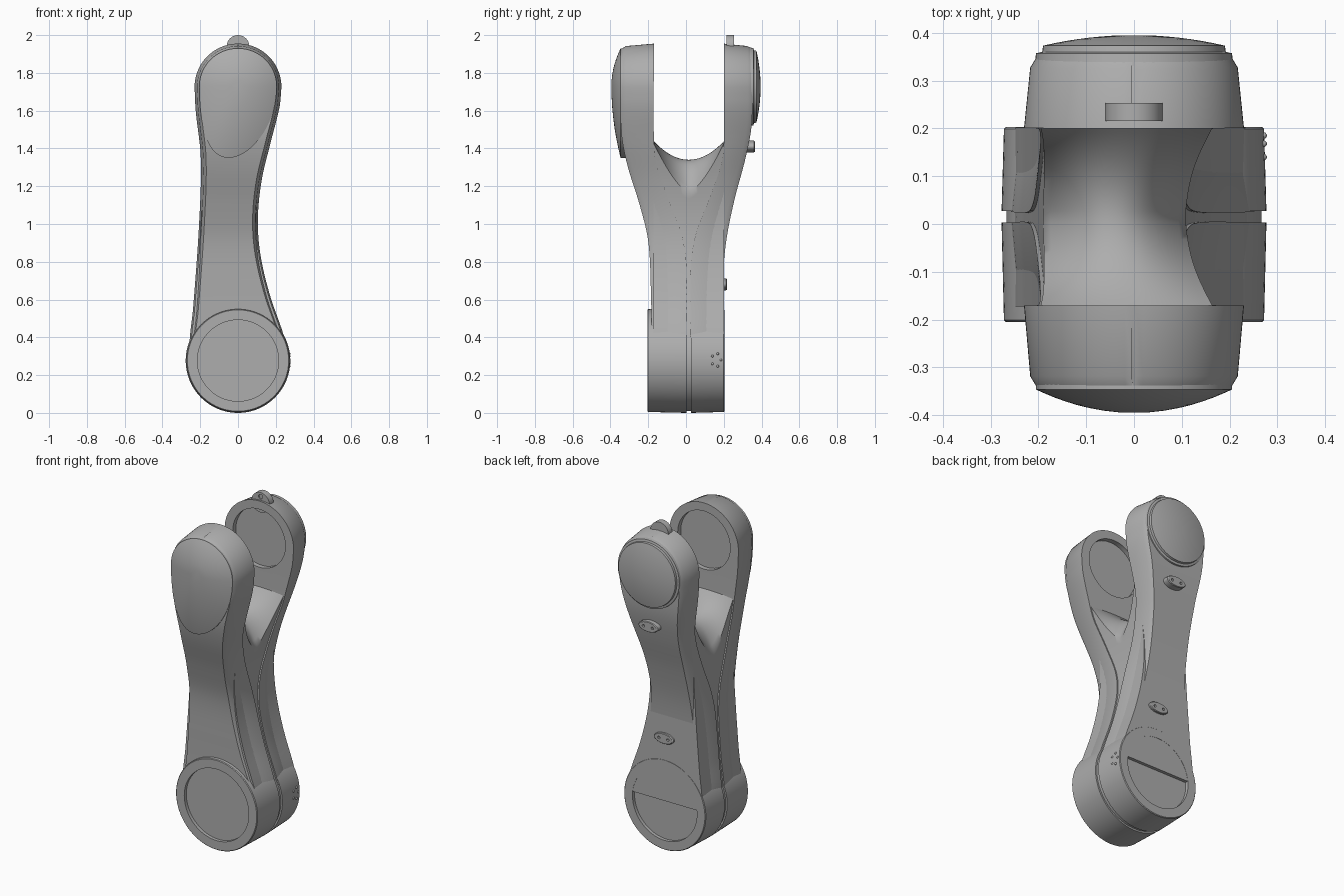
import bpy, bmesh, math

default = bpy.data.objects.get("Cube")
if default:
    bpy.data.objects.remove(default)

grey = bpy.data.materials.new("mid_grey")
grey.use_nodes = True
colour = (0.42, 0.42, 0.42, 1)
grey.diffuse_color = colour
grey.node_tree.nodes["Principled BSDF"].inputs["Base Color"].default_value = colour


def loft(name, loops, smooth=30):
    """Skin a list of equal-length closed loops and cap both ends."""
    bm = bmesh.new()
    rings = [[bm.verts.new(p) for p in loop] for loop in loops]
    n = len(rings[0])
    for a, b in zip(rings, rings[1:]):
        for i in range(n):
            j = (i + 1) % n
            bm.faces.new((a[i], a[j], b[j], b[i]))
    bm.faces.new(rings[0])
    bm.faces.new(rings[-1])
    bmesh.ops.recalc_face_normals(bm, faces=bm.faces)
    mesh = bpy.data.meshes.new(name)
    bm.to_mesh(mesh)
    bm.free()
    obj = bpy.data.objects.new(name, mesh)
    bpy.context.collection.objects.link(obj)
    mesh.materials.append(grey)
    shade(obj, smooth)
    return obj


def shade(obj, angle=30):
    bpy.ops.object.select_all(action="DESELECT")
    obj.select_set(True)
    bpy.context.view_layer.objects.active = obj
    bpy.ops.object.shade_smooth_by_angle(angle=math.radians(angle))


def lathe(name, profile, x=0, z=0, stretch=1, n=64):
    """Turn (radius, y) pairs around an axis parallel to y."""
    turn = [math.tau * i / n for i in range(n)]
    return loft(name, [[(x + r * stretch * math.cos(t), y, z + r * math.sin(t))
                        for t in turn] for r, y in profile])


def cut(obj, cutter):
    """Subtract a helper shape and remove it."""
    cutter.hide_render = True
    mod = obj.modifiers.new("cut", "BOOLEAN")
    mod.operation = "DIFFERENCE"
    mod.solver = "EXACT"
    mod.object = cutter
    shade(obj)
    bpy.ops.object.modifier_apply(modifier=mod.name)
    bpy.data.objects.remove(cutter)
    shade(obj)


def curve(points):
    """Smooth interpolation through (z, value) points."""
    def slope(i):
        a, b = points[max(i - 1, 0)], points[min(i + 1, len(points) - 1)]
        return (b[1] - a[1]) / (b[0] - a[0])

    def value(z):
        if z <= points[0][0]:
            return points[0][1]
        for i, (p, q) in enumerate(zip(points, points[1:])):
            if z <= q[0]:
                w = q[0] - p[0]
                t = (z - p[0]) / w
                return ((1 + 2 * t) * (1 - t) ** 2 * p[1] + t * (1 - t) ** 2 * w * slope(i)
                        + t * t * (3 - 2 * t) * q[1] + t * t * (t - 1) * w * slope(i + 1))
        return points[-1][1]
    return value


# Outline of the link seen from the front, and its depth seen from the side
TOP_Z, TOP_R = 1.725, 0.23
left_edge = curve([(0.28, -0.26), (0.4, -0.255), (0.55, -0.238), (1.02, -0.205),
                   (1.35, -0.197), (1.6, -0.224), (TOP_Z, -TOP_R)])
right_edge = curve([(0.28, 0.265), (0.4, 0.245), (0.62, 0.17), (0.83, 0.12), (1.02, 0.105),
                    (1.23, 0.125), (1.44, 0.175), (1.62, 0.22), (TOP_Z, TOP_R)])
front_out = curve([(0.28, -0.18), (0.65, -0.186), (0.91, -0.2), (1.1, -0.245),
                   (1.31, -0.31), (1.46, -0.34), (1.6, -0.343), (1.95, -0.343)])
back_out = curve([(0.28, 0.18), (0.65, 0.19), (0.91, 0.213), (1.13, 0.257),
                  (1.34, 0.313), (1.5, 0.345), (1.65, 0.352), (1.95, 0.35)])
front_in = curve([(0.28, 0.002), (0.78, 0.002), (0.95, -0.025), (1.15, -0.1),
                  (1.33, -0.16), (1.43, -0.17), (1.95, -0.17)])
back_in = curve([(0.28, 0.026), (0.78, 0.026), (0.95, 0.053), (1.15, 0.13),
                 (1.33, 0.19), (1.43, 0.2), (1.95, 0.2)])


def outline(z, side, inset):
    """Point (x, z) on the outline, moved inward."""
    if z > TOP_Z:
        k = (TOP_R - inset) / TOP_R
        x = math.sqrt(max(TOP_R ** 2 - (z - TOP_Z) ** 2, 0))
        return side * x * k, TOP_Z + (z - TOP_Z) * k
    edge = left_edge if side < 0 else right_edge
    return edge(z) - side * inset, z


# Two fork halves with drafted sides and a chamfered outer edge
rows = [0.28 + (TOP_Z - 0.28) * i / 44 for i in range(45)]
rows += [TOP_Z + TOP_R * math.sin(math.radians(a)) for a in range(5, 90, 4)]


def fork_half(name, inner, outer, sign):
    loops = []
    for z in rows:
        layers = [(inner(z), 0), (outer(z) - sign * 0.025, 0.013), (outer(z), 0.028)]
        loop = []
        for side, order in ((-1, layers), (1, layers[::-1])):
            for y, inset in order:
                x, h = outline(z, side, inset)
                loop.append((x, y, h))
        loops.append(loop)
    return loft(name, loops)


front_half = fork_half("front_fork_half", front_in, front_out, -1)
back_half = fork_half("back_fork_half", back_in, back_out, 1)

# Round bearing pockets on the inner faces of the fork
cut(front_half, lathe("pocket_cutter", [(0.175, -0.2), (0.175, -0.1)], z=1.73))
cut(back_half, lathe("pocket_cutter", [(0.175, 0.23), (0.175, 0.1)], z=1.73))

# Web between the halves, topped by a saddle
stations = []
for i in range(33):
    v = -1 + i / 16
    y = 0.015 + 0.187 * v
    low = 1.17 + 0.26 * abs(v) ** 1.5
    high = 1.34 + 0.1 * v * v
    levels = [0.3 + (low - 0.3) * k / 24 for k in range(25)]
    xl, xr = left_edge(low) + 0.008, right_edge(low) - 0.008
    loop = [(left_edge(z) + 0.008, y, z) for z in levels]
    for k in range(1, 20):
        u = -1 + k / 10
        loop.append(((xl + xr) / 2 + u * (xr - xl) / 2, y, low + (high - low) * (1 - abs(u) ** 2.2)))
    loop += [(right_edge(z) - 0.008, y, z) for z in reversed(levels)]
    stations.append(loop)
loft("saddle_web", stations, 40)

# Lower hub: two recessed drums around a narrower core
HUB_Z = 0.277
for name, inner, outer, sign in (("front_hub", 0.003, -0.205, -1), ("back_hub", 0.027, 0.203, 1)):
    lathe(name, [(0.215, outer - sign * 0.02), (0.215, outer), (0.268, outer),
                 (0.272, outer - sign * 0.004), (0.277, inner)], z=HUB_Z, n=96)
lathe("hub_core", [(0.267, -0.1), (0.267, 0.12)], z=HUB_Z, n=96)

# Teardrop dome on the front of the fork
drop = []
for i in range(72):
    t = math.tau * i / 72
    c, s = math.cos(t), math.sin(t)
    drop.append((0.205 * c, 0.2 * s) if s > 0 else (0.205 * c - 0.05 * s * s, 0.38 * s))
pad = [(1, -0.3), (1, -0.346)]
pad += [(math.cos(a * math.pi / 20), -0.346 - 0.049 * (1 - math.cos(a * math.pi / 20) ** 2))
        for a in range(1, 10)]
loft("front_dome", [[(x * k, y, 1.73 + z * k) for x, z in drop] for k, y in pad])

# Stepped round dome on the back of the fork
dome = [(0.208, 0.33), (0.205, 0.357), (0.192, 0.36), (0.19, 0.373)]
dome += [(0.19 * k / 8, 0.373 + 0.022 * (1 - (k / 8) ** 2)) for k in range(7, 0, -1)]
lathe("back_dome", dome, z=1.727)

# Small oval plates with two screw holes on the back
for name, z, y in (("upper_oval_plate", 1.41, 0.364), ("lower_oval_plate", 0.68, 0.216)):
    plate = lathe(name, [(0.031, y - 0.06), (0.031, y - 0.004), (0.028, y)], z=z, stretch=2.1, n=40)
    for x in (-0.03, 0.03):
        cut(plate, lathe("hole_cutter", [(0.008, y - 0.012), (0.008, y + 0.02)], x=x, z=z, n=16))

# Rounded lug on top of the back fork
lug = lathe("top_lug", [(0.06, 0.215), (0.06, 0.253)], z=1.94, n=48)
cut(lug, lathe("hole_cutter", [(0.014, 0.2), (0.014, 0.222)], z=1.975, n=20))

# Ring of tiny studs on the side of the back hub
for i in range(5):
    t = math.tau * i / 5
    bpy.ops.mesh.primitive_uv_sphere_add(
        segments=10, ring_count=6, radius=0.007,
        location=(0.271, 0.16 + 0.025 * math.cos(t), 0.28 + 0.035 * math.sin(t)))
    stud = bpy.context.object
    stud.name = f"hub_stud_{i + 1}"
    stud.data.materials.append(grey)
    shade(stud, 60)
